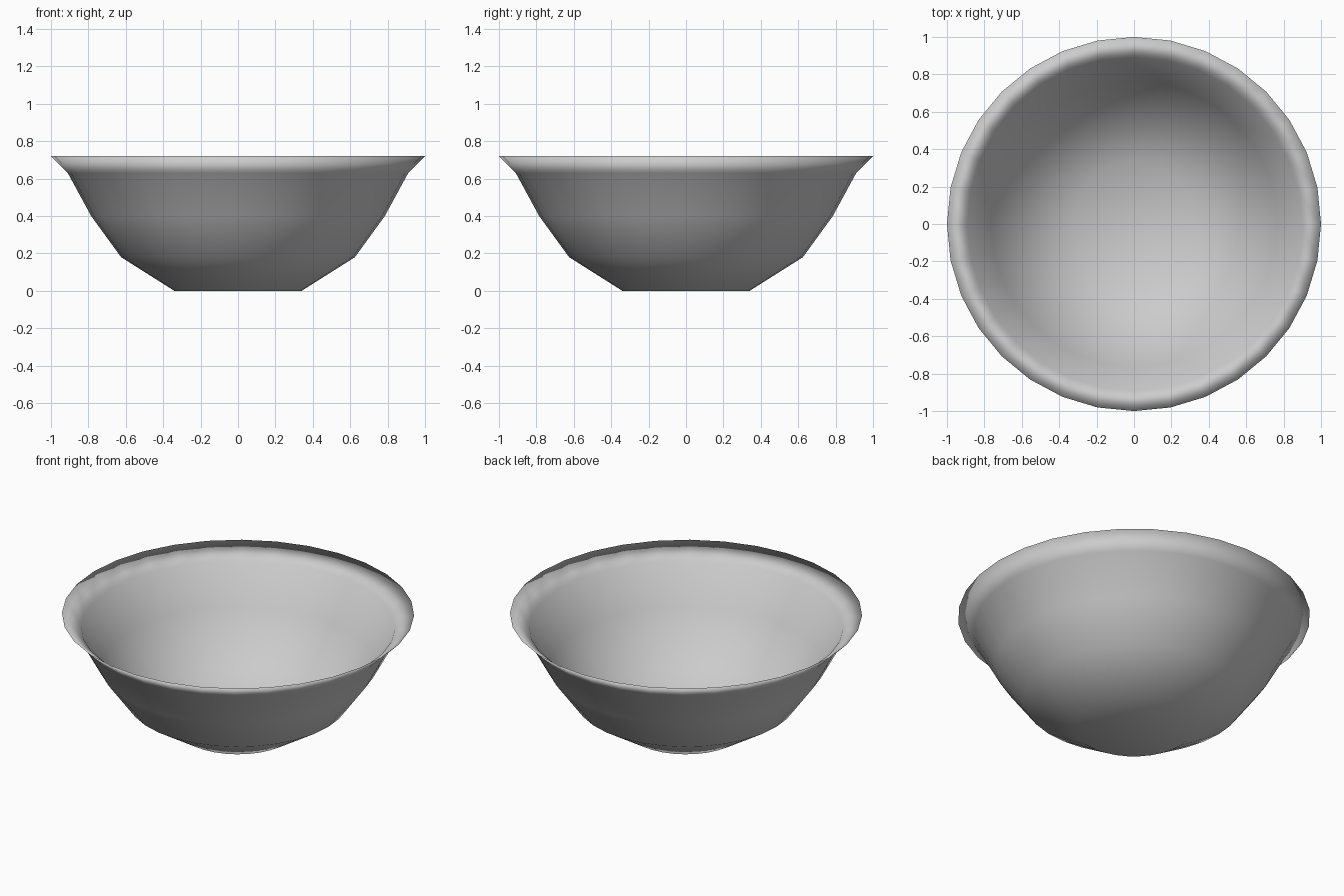
import bpy, bmesh
from math import sin, cos, tau

if "Cube" in bpy.data.objects:
    bpy.data.objects.remove(bpy.data.objects["Cube"])

SIDES = 32
# Closed wall profile (radius, height): outer wall upward, lip, inner wall down
PROFILE = [(0.34, 0.0), (0.625, 0.18), (0.785, 0.40), (0.91, 0.63), (1.0, 0.72),
           (0.892, 0.637), (0.765, 0.41), (0.607, 0.197), (0.332, 0.02)]


def lathe(name, profile, sides):
    bm = bmesh.new()
    rings = [[bm.verts.new((r * cos(tau * i / sides), r * sin(tau * i / sides), z))
              for i in range(sides)] for r, z in profile]
    for a, b in zip(rings, rings[1:]):
        for i in range(sides):
            j = (i + 1) % sides
            bm.faces.new((a[i], a[j], b[j], b[i]))
    # Underside and inner floor
    bm.faces.new(rings[0][::-1])
    bm.faces.new(rings[-1])
    bmesh.ops.recalc_face_normals(bm, faces=bm.faces[:])
    for f in bm.faces:
        f.smooth = True
    mesh = bpy.data.meshes.new(name)
    bm.to_mesh(mesh)
    bm.free()
    obj = bpy.data.objects.new(name, mesh)
    bpy.context.collection.objects.link(obj)
    return obj


# Thin bowl with a flared lip
lathe("bowl", PROFILE, SIDES)
